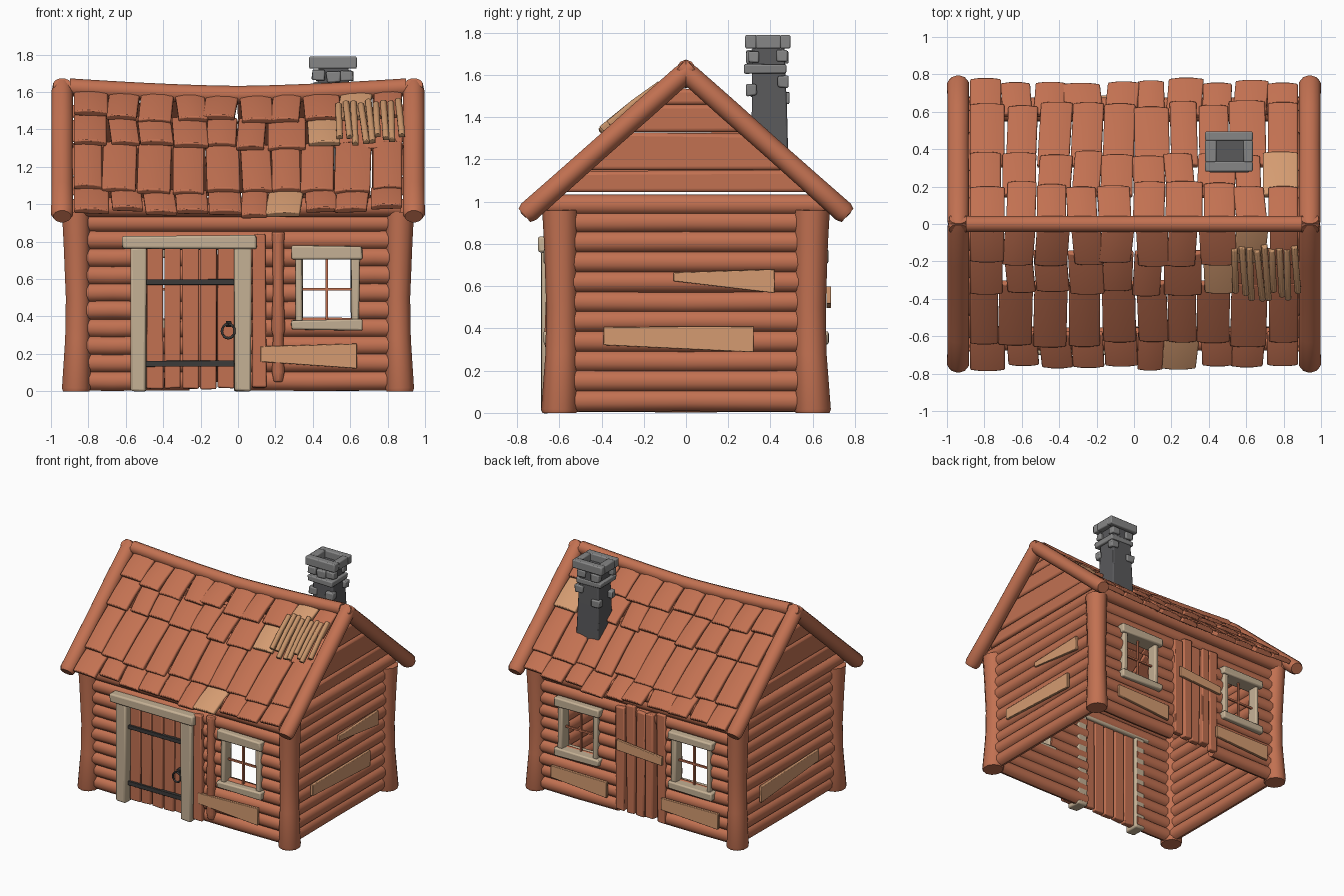
import bpy, bmesh, math, random
from mathutils import Vector as V

if "Cube" in bpy.data.objects:
    bpy.data.objects.remove(bpy.data.objects["Cube"])
random.seed(4)

def material(name, rgb):
    m = bpy.data.materials.new(name)
    m.diffuse_color = (*rgb, 1)
    m.use_nodes = True
    m.node_tree.nodes["Principled BSDF"].inputs["Base Color"].default_value = m.diffuse_color
    return m

RUST = material("rust wood", (0.54, 0.165, 0.083))
TAN = material("fresh plank", (0.66, 0.33, 0.165))
PALE = material("pale timber", (0.56, 0.44, 0.30))
STRAW = material("straw batten", (0.58, 0.30, 0.145))
IRON = material("dark iron", (0.045, 0.043, 0.042))
STONE = material("light stone", (0.24, 0.24, 0.24))
SOOT = material("dark stone", (0.10, 0.10, 0.105))

def rnd(a):
    return random.uniform(-a, a)

def loft(bm, rings, mat=0):
    """Skin a list of equal-length rings and cap both ends."""
    vs = [[bm.verts.new(p) for p in r] for r in rings]
    n = len(vs[0])
    faces = [bm.faces.new((a[i], a[(i + 1) % n], b[(i + 1) % n], b[i]))
             for a, b in zip(vs, vs[1:]) for i in range(n)]
    faces += [bm.faces.new(vs[0][::-1]), bm.faces.new(vs[-1])]
    for f in faces:
        f.material_index = mat

def box(bm, x0, x1, y0, y1, z0, z1, j=0.0, mat=0):
    loft(bm, [[V((x + rnd(j), y + rnd(j * .3), z + rnd(j))) for x, y in
               ((x0, y0), (x1, y0), (x1, y1), (x0, y1))] for z in (z0, z1)], mat)

def tube(bm, pts, ra, rb, scale=None, n=10, mat=0):
    """Elliptical tube: ra sideways, rb along the up direction."""
    pts = [V(p) for p in pts]
    rings = []
    for i, p in enumerate(pts):
        t = (pts[min(i + 1, len(pts) - 1)] - pts[max(i - 1, 0)]).normalized()
        up = V((0, 1, 0)) if abs(t.z) > .9 else V((0, 0, 1))
        side = t.cross(up).normalized()
        up = side.cross(t)
        s = scale[i] if scale else 1
        rings.append([p + side * ra * s * math.cos(a) + up * rb * s * math.sin(a)
                      for a in (2 * math.pi * (k + .5) / n for k in range(n))])
    loft(bm, rings, mat)

def finish(name, bm, mats, bevel=0.0, angle=40):
    bmesh.ops.recalc_face_normals(bm, faces=bm.faces)
    me = bpy.data.meshes.new(name)
    bm.to_mesh(me)
    bm.free()
    for m in mats:
        me.materials.append(m)
    ob = bpy.data.objects.new(name, me)
    bpy.context.collection.objects.link(ob)
    if bevel:
        mod = ob.modifiers.new("bevel", 'BEVEL')
        mod.width, mod.segments, mod.limit_method = bevel, 2, 'ANGLE'
    bpy.ops.object.select_all(action='DESELECT')
    ob.select_set(True)
    bpy.context.view_layer.objects.active = ob
    bpy.ops.object.shade_smooth_by_angle(angle=math.radians(angle))

# log walls, split around door and window openings
def row_spans(z, lo, hi, holes):
    spans = [(lo, hi)]
    for a, b, z0, z1 in holes:
        if z0 < z < z1:
            spans = [s for l, h in spans for s in ((l, min(h, a)), (max(l, b), h)) if s[1] - s[0] > .02]
    return spans

WIN = .475
win_hole = lambda c: (c - .145, c + .145, .37, .76)
front_holes = [(-.5, -.02, 0, .78), win_hole(WIN)]
back_holes = [(-.26, .15, 0, .78), win_hole(WIN), win_hole(-.5)]
for name, side, holes in (("front_wall", -1, front_holes), ("back_wall", 1, back_holes)):
    bm = bmesh.new()
    for k in range(10):
        z = .057 + .094 * k
        for a, b in row_spans(z, -.84, .84, holes):
            y = side * (.595 + rnd(.006))
            tube(bm, [(a, y, z), ((a + b) / 2, y, z + rnd(.004)), (b, y, z)], .045, .052)
    tube(bm, [(-.87, side * .63, .985), (.87, side * .63, .985)], .05, .052)   # eave log
    finish(name, bm, [RUST])
for name, side in (("left_wall", -1), ("right_wall", 1)):
    bm = bmesh.new()
    for k in range(10):
        z = .057 + .094 * k
        x = side * (.855 + rnd(.006))
        tube(bm, [(x, -.58, z), (x, 0, z + rnd(.004)), (x, .58, z)], .045, .052)
    tube(bm, [(side * .86, -.66, .985), (side * .86, .66, .985)], .045, .05)
    finish(name, bm, [RUST])
    # gable boards
    bm = bmesh.new()
    for z0, z1 in ((1.045, 1.15), (1.15, 1.325), (1.33, 1.455), (1.46, 1.535)):
        prof = [(-(1.6 - z0) / .89, z0), ((1.6 - z0) / .89, z0),
                ((1.6 - z1) / .89, z1 + rnd(.006)), (-(1.6 - z1) / .89, z1 + rnd(.006))]
        loft(bm, [[V((side * x, y, z)) for y, z in prof] for x in (.815, .89)])
    finish(name.replace("wall", "gable"), bm, [RUST], .018)

# flared corner posts
bm = bmesh.new()
for sx in (-1, 1):
    for sy in (-1, 1):
        tube(bm, [(sx * x, sy * y, z) for x, y, z in
                  ((.865, .60, 0), (.865, .60, .015), (.857, .59, .28), (.855, .588, .5), (.862, .592, .8), (.865, .595, .96))],
             .08, .086, (.93, 1, .88, .86, .93, 1), 10)
finish("corner_posts", bm, [RUST])

# barge beams and sagging ridge log
bm = bmesh.new()
for sx in (-1, 1):
    for sy in (-1, 1):
        tube(bm, [(sx * .94, sy * y, 1.615 - .889 * y) for y in (-.03, .02, .2, .4, .6, .745, .765)],
             .061, .054, (.8, .96, .98, .95, .97, 1, .8), 12)
finish("barge_beams", bm, [RUST])
sag = lambda x: -.04 * (1 - min(1, abs(x) / .9) ** 1.5)
bm = bmesh.new()
tube(bm, [(x / 10, 0, 1.625 + sag(x / 10)) for x in range(-9, 10)], .045, .048)
finish("ridge_log", bm, [RUST])

# roof tiles
def roof(side, x, d, h):
    return V((x, side * (d + .669 * h), 1.65 - .9 * d + sag(x) * .6 + .743 * h))

def tile(bm, side, x0, x1, d0, d1, h0, h1, skew=0, mat=0, thick=.03):
    rings = []
    for d, h, s in ((d0, h0, 0), ((d0 + d1) / 2, (h0 + h1) / 2 + .006, skew / 2), (d1, h1, skew)):
        w = x1 - x0
        sec = [(0, h - thick), (0, h), (.3, h + .01), (.7, h + .01), (1, h), (1, h - thick)]
        rings.append([roof(side, x0 + s + u * w, d, q) for u, q in sec])
    loft(bm, rings, mat)

ROWS = ((.04, .20), (.17, .36), (.33, .63), (.60, .755))
for name, side in (("front_roof_tiles", -1), ("back_roof_tiles", 1)):
    bm = bmesh.new()
    for r, (d0, d1) in enumerate(ROWS):
        edges = [-.88 + .176 * i + (rnd(.02) if 0 < i < 10 else 0) for i in range(11)]
        for i, (a, b) in enumerate(zip(edges, edges[1:])):
            if side < 0 and r == 1 and i >= 8:
                continue                                    # hole patched with battens
            new = (side < 0 and (r, i) in ((0, 8), (1, 7), (3, 6))) or (side > 0 and r < 2 and i == 9 and r == 1)
            edge = i in (0, 9)
            tile(bm, side, a + .004, b - .004, d0, d1 + rnd(.015), -.018 + rnd(.003), .016 + rnd(.006),
                 0 if edge else rnd(.022), int(new))
    finish(name, bm, [RUST, TAN], .007)

# battens over the hole in the roof
bm = bmesh.new()
tile(bm, -1, .52, .88, .16, .37, -.035, -.02, thick=.015)
for i in range(9):
    x = .52 + .04 * i
    tile(bm, -1, x, x + .034, .12 + rnd(.012), .355 + rnd(.025), .02, .045 + rnd(.006), .018 + rnd(.012), 1, .022)
finish("roof_battens", bm, [RUST, STRAW], .004)

# door: boards, frame, hinges, ring
bm = bmesh.new()
for i in range(5):
    x = -.492 + .095 * i
    box(bm, x + .004, x + .091, -.63 + rnd(.006), -.585, .01 + abs(rnd(.012)), .77, .003)
finish("door_boards", bm, [RUST], .008)
bm = bmesh.new()
box(bm, -.575, -.49, -.685, -.56, 0, .77, .004)
box(bm, -.02, .07, -.685, -.56, 0, .77, .004)
box(bm, -.62, .10, -.70, -.56, .762, .832, .004)
finish("door_frame", bm, [PALE], .012)
bm = bmesh.new()
for z in (.148, .583):
    box(bm, -.495, -.02, -.65, -.62, z - .016, z + .016, .003)
box(bm, -.065, -.035, -.665, -.62, .345, .375)
tube(bm, [(-.052 + .034 * math.sin(a), -.678, .322 + .038 * math.cos(a))
          for a in (math.tau * k / 16 for k in range(17))], .008, .008, n=6)
finish("door_ironwork", bm, [IRON], .003)

# upright boards beside the door and closing the back opening
bm = bmesh.new()
box(bm, .075, .15, -.665, -.60, .02, .84, .005)
tube(bm, [(.215, -.635, z) for z in (.05, .1, .3, .33, .55, .8, .85)], .036, .036, (.7, 1, .85, 1.1, .85, .95, 1.05), 8)
for i in range(5):
    x = -.265 + .085 * i
    box(bm, x, x + .07, .60, .655 + rnd(.012), .02 + abs(rnd(.03)), .86 + rnd(.03), .008)
finish("upright_boards", bm, [RUST], .008)

# windows
for name, c, side in (("front_window", WIN, -1), ("back_window_right", WIN, 1), ("back_window_left", -.5, 1)):
    y0, y1 = sorted((side * .56, side * .665))
    bm = bmesh.new()
    box(bm, c - .165, c - .13, y0 + .01, y1 - .01, .36, .73, .004)
    box(bm, c + .13, c + .175, y0 + .01, y1 - .01, .36, .73, .004)
    box(bm, c - .19, c + .19, y0 - .01, y1 + .01, .71, .775, .006)
    box(bm, c - .19, c + .19, y0 - .01, y1 + .01, .328, .383, .006)
    finish(name + "_frame", bm, [PALE], .01)
    bm = bmesh.new()
    box(bm, c - .007, c + .007, side * .61 - .008, side * .61 + .008, .37, .72)
    box(bm, c - .14, c + .14, side * .61 - .007, side * .61 + .007, .538, .552)
    finish(name + "_bars", bm, [RUST])

# repair planks: (from, to, outward axis, half heights at both ends)
def plank(bm, a, b, out, ha, hb, t=.022):
    a, b, out = V(a), V(b), V(out)
    up = V((0, 0, 1))
    loft(bm, [[p + up * h, p + up * h + out * t, p - up * h * 1.05 + out * t, p - up * h * 1.05]
              for p, h in ((a, ha), (b, hb))])

bm = bmesh.new()
plank(bm, (.12, -.645, .20), (.635, -.645, .19), (0, -1, 0), .04, .065)
plank(bm, (.22, .645, .17), (.70, .645, .19), (0, 1, 0), .06, .045)
plank(bm, (-.25, .645, .19), (-.74, .645, .18), (0, 1, 0), .045, .06)
plank(bm, (.12, .665, .56), (-.27, .665, .53), (0, 1, 0), .04, .032)
plank(bm, (.895, -.06, .645), (.895, .42, .625), (1, 0, 0), .02, .055)
plank(bm, (.895, -.39, .365), (.895, .32, .35), (1, 0, 0), .042, .06)
plank(bm, (-.895, .38, .33), (-.895, -.33, .37), (-1, 0, 0), .06, .042)
finish("repair_planks", bm, [TAN], .004)

# chimney: shaft, collar, loose stones, hollow cap
bm = bmesh.new()
loft(bm, [[V((.51 + sx * w, y + sy * d, z)) for sx, sy in ((-1, -1), (1, -1), (1, 1), (-1, 1))]
          for z, w, y, d in ((1.18, .10, .395, .09), (1.45, .09, .395, .083), (1.735, .08, .39, .075))], 0)
box(bm, .405, .615, .275, .475, 1.61, 1.65, .005, 1)
for x, y, z in ((.43, .31, 1.69), (.58, .32, 1.685), (.57, .455, 1.69), (.45, .46, 1.685), (.51, .31, 1.68),
                (.44, .465, 1.49), (.585, .46, 1.57), (.58, .31, 1.53), (.425, .33, 1.52)):
    box(bm, x - .035, x + .035, y - .025, y + .025, z - .028, z + .028, .005, 1)
for b in ((.38, .635, .28, .335), (.38, .635, .445, .495), (.38, .44, .33, .45), (.585, .635, .33, .45)):
    box(bm, *b, 1.725, 1.79, 0, 1)
finish("chimney", bm, [SOOT, STONE], .008)
